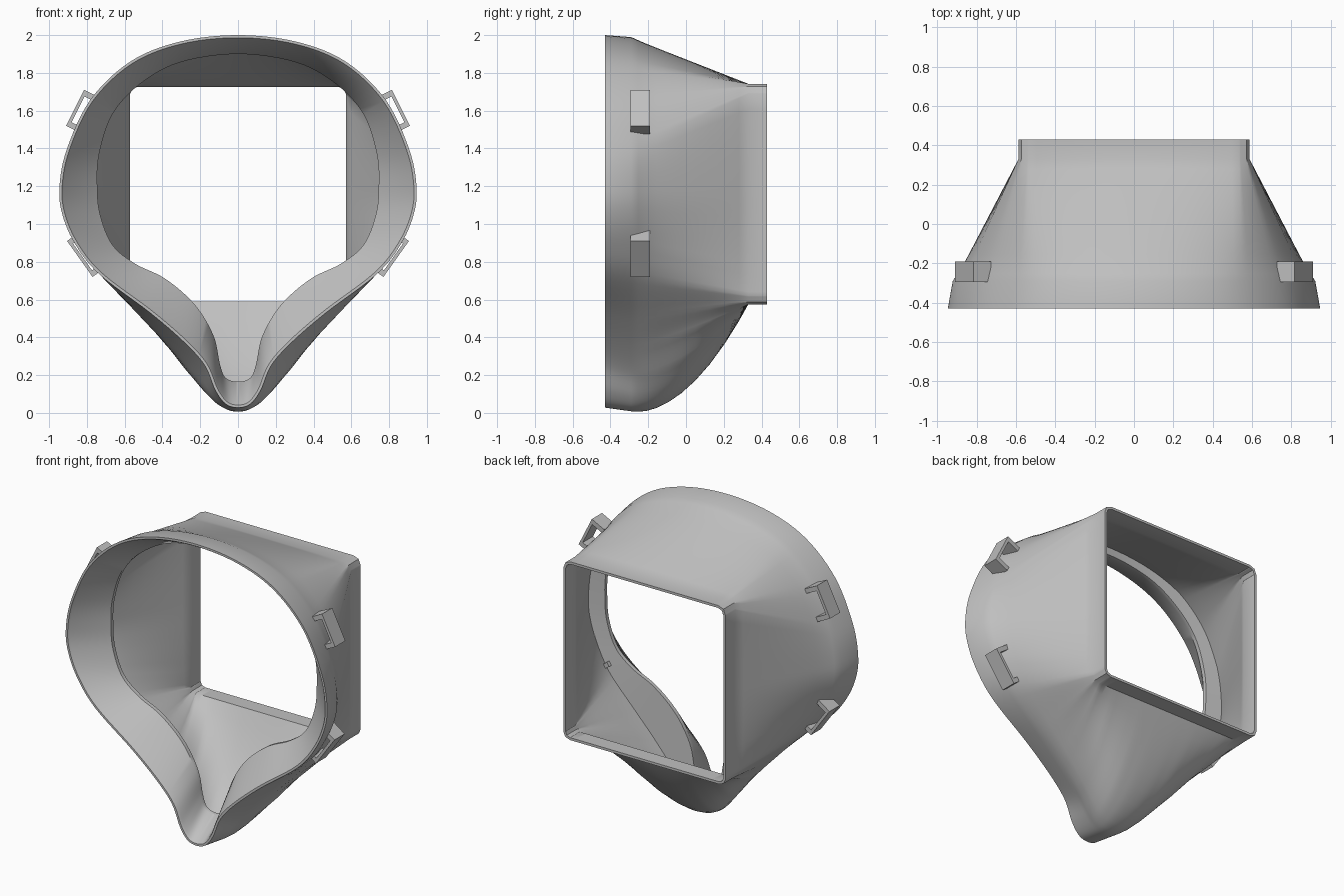
import bpy, bmesh
from mathutils import Vector

if "Cube" in bpy.data.objects:
    bpy.data.objects.remove(bpy.data.objects["Cube"])

grey = bpy.data.materials.new("light grey plastic")
grey.use_nodes = True
COLOUR = (0.53, 0.53, 0.53, 1)
grey.diffuse_color = COLOUR
grey.node_tree.nodes["Principled BSDF"].inputs["Base Color"].default_value = COLOUR


def finish(name, bm):
    bmesh.ops.recalc_face_normals(bm, faces=bm.faces)
    mesh = bpy.data.meshes.new(name)
    bm.to_mesh(mesh)
    bm.free()
    mesh.materials.append(grey)
    obj = bpy.data.objects.new(name, mesh)
    bpy.context.collection.objects.link(obj)
    bpy.ops.object.select_all(action='DESELECT')
    bpy.context.view_layer.objects.active = obj
    obj.select_set(True)
    bpy.ops.object.shade_smooth_by_angle(angle=0.6)
    return obj


# Half profiles (x, z) from top centre to bottom centre
UPPER = [(0, 2), (.31, 1.965), (.57, 1.86), (.78, 1.66), (.905, 1.4),
         (.945, 1.2), (.93, 1.05), (.86, .89), (.73, .73)]
RIM = UPPER + [(.465, .53), (.28, .37), (.175, .25), (.12, .12), (.065, .047), (0, .028)]
CHIN = [(x * .962, 1 + (z - 1) * .985) for x, z in UPPER[:8]] + [
    (.72, .72), (.5, .485), (.34, .315), (.22, .18), (.13, .07), (.065, .016), (0, 0)]
OPENING = [(0, 1.9), (.31, 1.855), (.52, 1.74), (.665, 1.58), (.735, 1.37),
           (.745, 1.2), (.73, 1.05), (.665, .89), (.545, .79), (.385, .71),
           (.23, .575), (.13, .41), (.095, .255), (.065, .185), (0, .165)]
SQUARE = [(0, 1.742), (.3, 1.742), (.535, 1.742), (.572, 1.728), (.587, 1.69),
          (.587, 1.2), (.587, 1), (.587, .75), (.587, .62),
          (.574, .588), (.54, .575), (.43, .575), (.25, .575), (.12, .575), (0, .575)]
SAG = [(0, 0)] * 10 + [(0, -.06), (0, -.3), (0, -.52), (0, -.57), (0, -.58)]
STEPS = 6


def ring(half, smooth=True):
    """Refine a half profile and mirror it into a closed loop."""
    pts = [Vector(p) for p in half]
    flip = lambda p: Vector((-p.x, p.y))
    ext = [flip(pts[1])] + pts + [flip(pts[-2])]
    out = []
    for i in range(1, len(pts)):
        a, b, c, d = ext[i - 1:i + 3]
        for k in range(STEPS):
            t = k / STEPS
            p = b.lerp(c, t)
            if smooth:
                p = .5 * (2 * b + (c - a) * t + (2 * a - 5 * b + 4 * c - d) * t * t
                          + (3 * b - a - 3 * c + d) * t ** 3)
            out.append(p)
    out.append(pts[-1])
    return out + [flip(p) for p in out[-2:0:-1]]


def mix(a, b, t):
    return [p.lerp(q, t) for p, q in zip(a, b)]


def inward(loop, dist):
    """Offset a clockwise loop toward its inside."""
    out = []
    for i, p in enumerate(loop):
        d = (loop[(i + 1) % len(loop)] - loop[i - 1]).normalized()
        out.append(p + Vector((d.y, -d.x)) * dist)
    return out


rim, chin, opening = ring(RIM), ring(CHIN), ring(OPENING)
square, sag = ring(SQUARE, False), ring(SAG)
FRONT, BEND, NECK, BACK = -.43, -.29, .33, .43


def section(t):
    """Hood cross-section between the bend (0) and the square neck (1)."""
    base = mix(mix(rim, chin, min(1, .7 + 2 * t)), square, t)
    # sag values are mirrored with the loop, so only their height is used
    return [p + Vector((0, s.y * t * (1 - t))) for p, s in zip(base, sag)]


# Hood: outer wall, back edge, inner wall, lip, flared face seat
WALL = .016
levels = [0, .06, .13, .22, .32, .43, .55, .67, .8, .92, 1]
depth = lambda t: BEND + (NECK - BEND) * t
loops = [(FRONT, rim)]
loops += [(depth(t), section(t)) for t in levels]
loops += [(BACK, square), (BACK, inward(square, WALL))]
loops += [(depth(t), inward(section(t), WALL)) for t in levels[:1:-1]]
loops += [(-.225, opening), (-.25, opening), (FRONT + .012, inward(rim, .022)),
          (FRONT, inward(rim, .014))]

bm = bmesh.new()
rows = [[bm.verts.new((p.x, y, p.y)) for p in loop] for y, loop in loops]
for i, row in enumerate(rows):
    nxt = rows[(i + 1) % len(rows)]
    for j in range(len(row)):
        k = (j + 1) % len(row)
        bm.faces.new((row[j], row[k], nxt[k], nxt[j]))
finish("hood", bm)


# Strap loops: U-shaped brackets whose cheeks sink into the hood wall
def strap_loop(name, top, bottom, side):
    a, b = Vector(top), Vector(bottom)
    along = (b - a).normalized()
    inner = Vector((along.y, -along.x))
    size, cheek, bar, deep = (b - a).length, .03, .018, .1
    outline = [(0, 0), (size, 0), (size, deep), (size - cheek, deep),
               (size - cheek, bar), (cheek, bar), (cheek, deep), (0, deep)]
    bm = bmesh.new()
    verts = []
    for u, v in outline:
        p = a + along * u + inner * v
        verts.append(bm.verts.new((side * p.x, -.295, p.y)))
    face = bm.faces.new(verts)
    grown = bmesh.ops.extrude_face_region(bm, geom=[face])["geom"]
    bmesh.ops.translate(bm, vec=(0, .105, 0),
                        verts=[g for g in grown if isinstance(g, bmesh.types.BMVert)])
    finish(name, bm)


for side, label in ((1, "left"), (-1, "right")):
    strap_loop("upper_strap_loop_" + label, (.815, 1.71), (.91, 1.52), side)
    strap_loop("lower_strap_loop_" + label, (.905, .91), (.77, .72), side)
